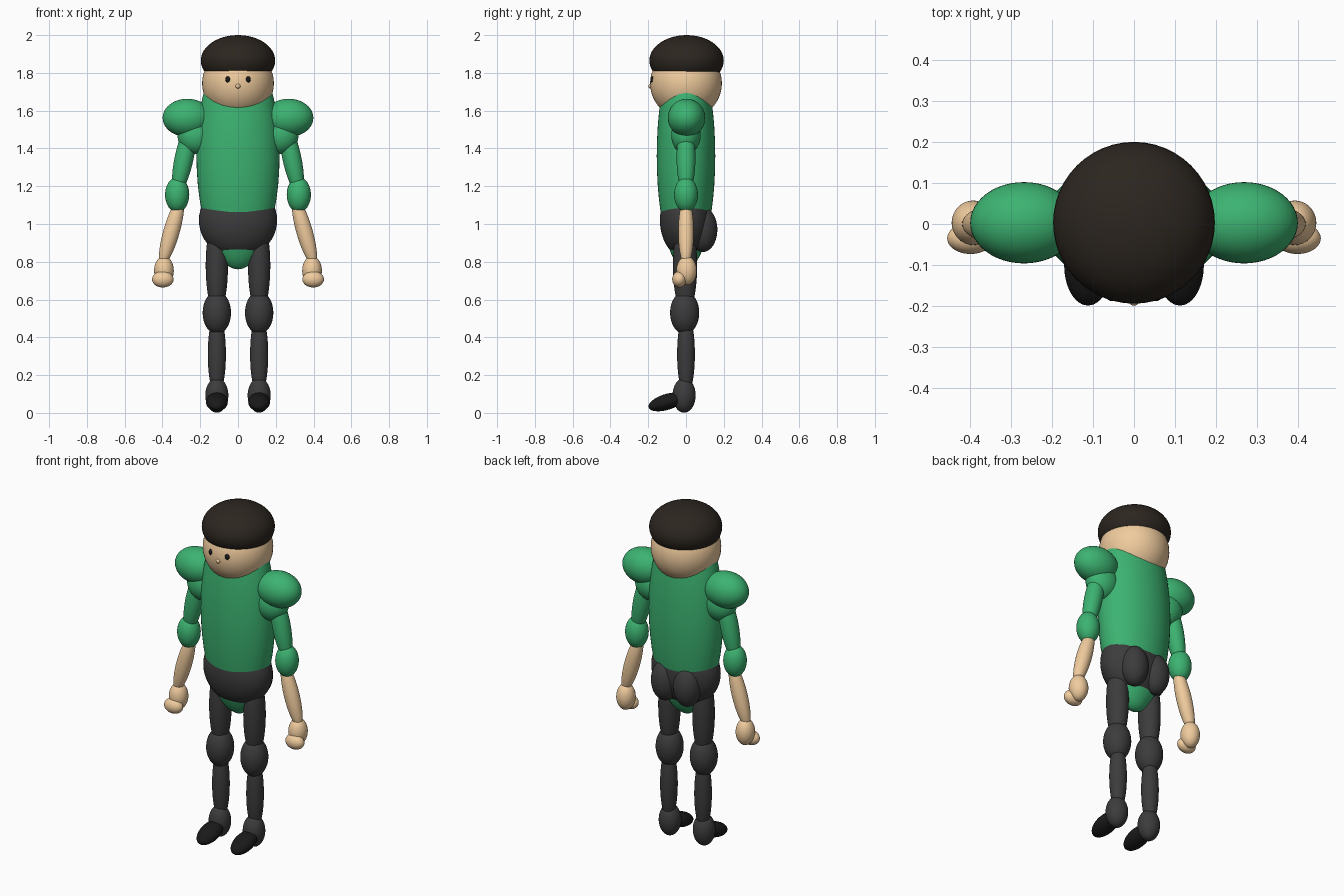
import bpy
from math import radians


def material(name, rgb):
    m = bpy.data.materials.new(name)
    m.diffuse_color = (*rgb, 1)
    return m


green = material("green_cloth", (0.045, 0.45, 0.165))
skin = material("skin", (0.87, 0.60, 0.34))
hair = material("hair", (0.025, 0.019, 0.014))
trouser = material("dark_cloth", (0.045, 0.045, 0.047))
black = material("black", (0.01, 0.01, 0.011))


def ellipsoid(name, loc, radii, mat, rot=(0, 0, 0)):
    bpy.ops.mesh.primitive_uv_sphere_add(segments=48, ring_count=24, location=loc)
    ob = bpy.context.object
    ob.name = name
    ob.scale = radii
    ob.rotation_euler = [radians(a) for a in rot]
    ob.data.materials.append(mat)
    bpy.ops.object.shade_smooth()
    return ob


def pair(name, loc, radii, mat, pitch=0, splay=0):
    # mirrored left and right copies; splay leans the lower end outwards
    for side, s in (("left", 1), ("right", -1)):
        ellipsoid(f"{side}_{name}", (s * loc[0], loc[1], loc[2]), radii, mat,
                  (pitch, -s * splay, 0))


# Head
ellipsoid("head", (0, 0, 1.745), (0.19, 0.19, 0.19), skin)
ellipsoid("hair_cap", (0, 0.003, 1.865), (0.197, 0.197, 0.135), hair)
ellipsoid("nose", (0, -0.186, 1.73), (0.013, 0.013, 0.013), skin)
pair("eye", (0.053, -0.176, 1.765), (0.014, 0.012, 0.017), black)

# Body
ellipsoid("torso", (0, 0, 1.36), (0.22, 0.155, 0.60), green)
ellipsoid("pelvis", (0, 0, 1.02), (0.207, 0.138, 0.20), trouser)
pair("buttock", (0.073, 0.09, 0.97), (0.078, 0.076, 0.118), trouser)

# Arms
pair("shoulder", (0.268, 0.003, 1.562), (0.131, 0.099, 0.101), green)
pair("armpit", (0.222, 0, 1.47), (0.098, 0.078, 0.10), green)
pair("upper_arm", (0.285, 0, 1.35), (0.050, 0.050, 0.20), green, splay=12)
pair("elbow", (0.322, 0, 1.155), (0.064, 0.063, 0.093), green)
pair("forearm", (0.352, 0, 0.96), (0.043, 0.041, 0.19), skin, splay=16)
pair("hand", (0.392, 0.003, 0.753), (0.052, 0.054, 0.077), skin)
pair("fingers", (0.398, -0.035, 0.707), (0.057, 0.038, 0.043), skin)

# Legs
pair("thigh", (0.112, -0.005, 0.78), (0.059, 0.064, 0.26), trouser)
pair("knee", (0.112, -0.007, 0.53), (0.075, 0.077, 0.113), trouser)
pair("shin", (0.112, 0, 0.31), (0.048, 0.047, 0.22), trouser)
pair("ankle", (0.112, -0.01, 0.093), (0.061, 0.061, 0.092), trouser)
pair("foot", (0.112, -0.102, 0.058), (0.058, 0.10, 0.042), black, pitch=17)
